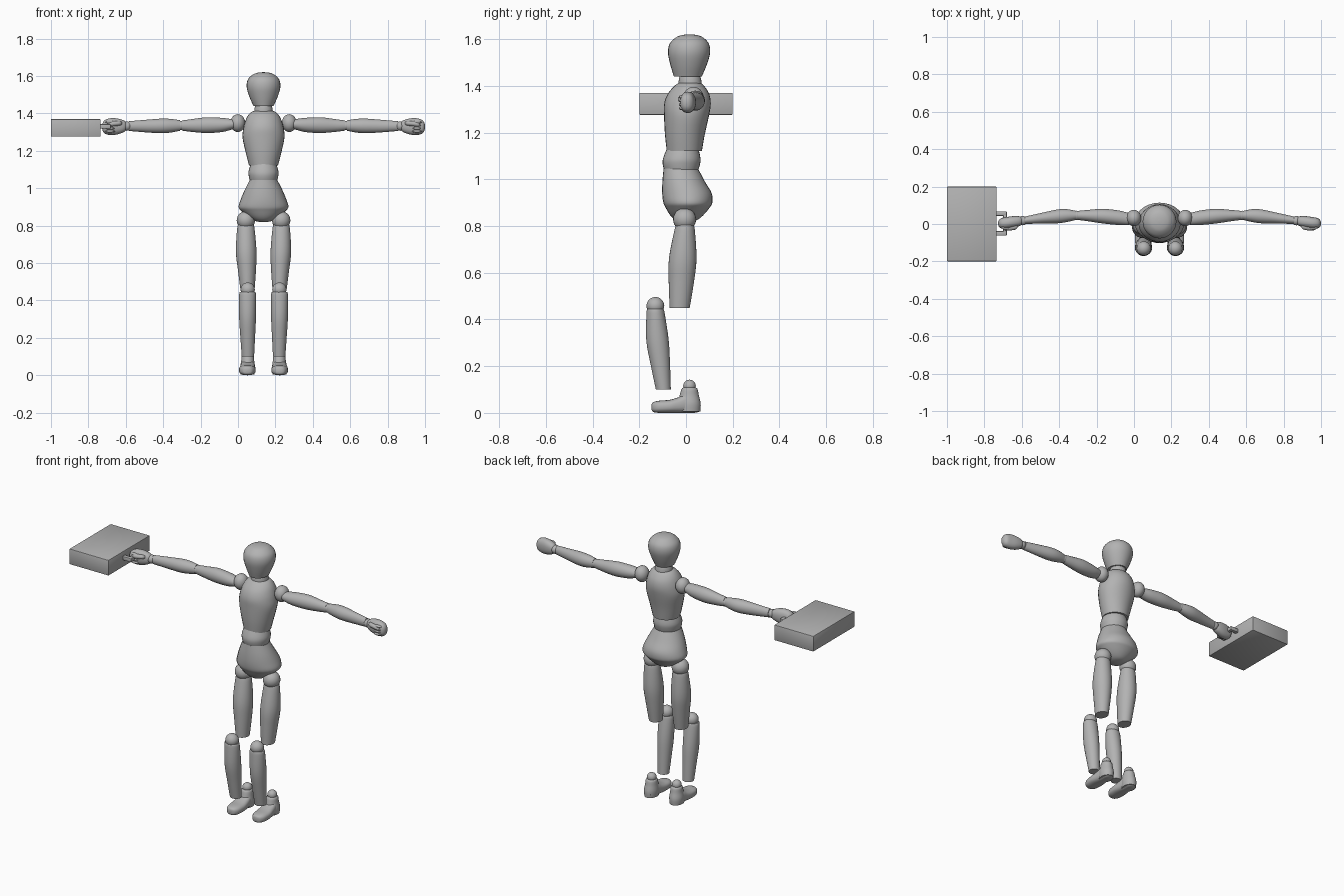
import bpy, bmesh, math
from mathutils import Vector

CX = 0.1365  # symmetry line of the figure

gray = bpy.data.materials.new("plain_gray")
gray.diffuse_color = (0.45, 0.45, 0.45, 1)


def finish(name, bm, angle=40):
    bmesh.ops.recalc_face_normals(bm, faces=bm.faces)
    for f in bm.faces:
        f.smooth = True
    me = bpy.data.meshes.new(name)
    bm.to_mesh(me)
    bm.free()
    me.set_sharp_from_angle(angle=math.radians(angle))
    me.materials.append(gray)
    ob = bpy.data.objects.new(name, me)
    bpy.context.collection.objects.link(ob)
    return ob


def smooth_rings(rings, n=4):
    """Catmull-Rom interpolation of the cross-section list."""
    pts = [rings[0]] + list(rings) + [rings[-1]]
    out = []
    for i in range(1, len(pts) - 2):
        for k in range(n):
            t = k / n
            out.append([0.5 * (2 * b + (c - a) * t + (2 * a - 5 * b + 4 * c - d) * t * t
                        + (3 * b - a - 3 * c + d) * t ** 3)
                        for a, b, c, d in zip(*pts[i - 1:i + 3])])
    return out + [list(rings[-1])]


def loft(name, rings, axis="z", side=1, power=2, sides=28):
    """Rings are (along axis, centre u, centre v, radius u, radius v)."""
    bm = bmesh.new()
    loops = []
    for t, cu, cv, ru, rv in smooth_rings(rings):
        loop = []
        for i in range(sides):
            a = 2 * math.pi * i / sides
            c, s = math.cos(a), math.sin(a)
            u = cu + ru * math.copysign(abs(c) ** (2 / power), c)
            v = cv + rv * math.copysign(abs(s) ** (2 / power), s)
            x, y, z = {"x": (t, u, v), "y": (u, t, v), "z": (u, v, t)}[axis]
            loop.append(bm.verts.new((CX + side * (x - CX), y, z)))
        loops.append(loop)
    for a, b in zip(loops, loops[1:]):
        for i in range(sides):
            j = (i + 1) % sides
            bm.faces.new((a[i], a[j], b[j], b[i]))
    bm.faces.new(loops[0])
    bm.faces.new(loops[-1])
    return finish(name, bm)


def ball(name, loc, r, side=1, scale=(1, 1, 1)):
    bm = bmesh.new()
    bmesh.ops.create_uvsphere(bm, u_segments=24, v_segments=14, radius=r)
    for v in bm.verts:
        p = Vector(loc) + Vector(v.co[i] * scale[i] for i in range(3))
        v.co = (CX + side * (p.x - CX), p.y, p.z)
    return finish(name, bm)


def box(name, lo, hi, bevel):
    bm = bmesh.new()
    bmesh.ops.create_cube(bm, size=1)
    for v in bm.verts:
        v.co = [(l + h) / 2 + c * (h - l) for l, h, c in zip(lo, hi, v.co)]
    bmesh.ops.bevel(bm, geom=bm.edges[:], offset=bevel, segments=2, affect="EDGES", profile=0.5)
    return finish(name, bm, 30)


# Head, neck and trunk
loft("head", [(1.44, CX, .008, .054, .06), (1.49, CX, .011, .076, .078),
              (1.54, CX, .013, .09, .09), (1.58, CX, .014, .084, .084),
              (1.607, CX, .015, .058, .058), (1.617, CX, .015, .032, .032),
              (1.62, CX, .015, .006, .006)])
loft("neck", [(1.38, CX, .018, .045, .045), (1.40, CX, .018, .05, .05),
              (1.43, CX, .017, .047, .047), (1.45, CX, .016, .04, .04)])
loft("chest", [(1.12, CX, -.007, .077, .075), (1.19, CX, -.005, .095, .085),
               (1.27, CX, .002, .112, .096), (1.32, CX, .006, .108, .1),
               (1.36, CX, .01, .097, .091), (1.39, CX, .013, .082, .072),
               (1.41, CX, .015, .06, .05), (1.413, CX, .015, .03, .025)])
loft("waist", [(1.02, CX, -.02, .068, .066), (1.06, CX, -.02, .078, .079),
               (1.09, CX, -.018, .08, .08), (1.135, CX, -.014, .066, .066)])
loft("pelvis", [(1.045, CX, -.022, .073, .074), (.99, CX, -.01, .101, .091),
                (.94, CX, .004, .122, .106), (.90, CX, .008, .133, .105),
                (.878, CX, .007, .118, .094), (.845, CX, .003, .08, .07),
                (.825, CX, .001, .045, .045), (.818, CX, 0, .012, .012)])

for s, tag in ((1, "left"), (-1, "right")):
    # Leg
    ball(tag + "_hip_joint", (.231, -.006, .828), .049, s)
    loft(tag + "_thigh", [(.81, .231, -.005, .04, .036), (.78, .231, -.006, .047, .044),
                          (.66, .229, -.014, .055, .059), (.56, .225, -.02, .048, .054),
                          (.45, .222, -.027, .037, .043)], side=s)
    ball(tag + "_knee_joint", (.221, -.131, .458), .038, s)
    loft(tag + "_shin", [(.445, .222, -.131, .041, .034), (.425, .222, -.13, .045, .039),
                         (.31, .222, -.122, .045, .048), (.2, .221, -.109, .039, .041),
                         (.1, .22, -.097, .033, .032)], side=s)
    ball(tag + "_ankle_joint", (.221, .015, .115), .027, s)
    loft(tag + "_heel", [(.005, .222, .014, .037, .047), (.04, .222, .014, .04, .049),
                         (.075, .221, .014, .035, .041), (.1, .221, .015, .032, .035),
                         (.108, .221, .015, .026, .028)], side=s)
    loft(tag + "_foot", [(-.147, .223, .025, .012, .012), (-.14, .223, .025, .027, .021),
                         (-.115, .223, .026, .041, .026), (-.07, .223, .028, .045, .028),
                         (-.03, .222, .034, .041, .034), (0, .222, .041, .037, .041),
                         (.035, .222, .035, .034, .035), (.056, .222, .03, .02, .025)],
         "y", s, 2.6)
    # Arm
    ball(tag + "_shoulder_joint", (.274, .032, 1.348), .044, s, (.9, 1, 1.08))
    loft(tag + "_upper_arm", [(.295, .027, 1.343, .03, .026), (.312, .028, 1.341, .034, .029),
                              (.36, .034, 1.338, .039, .038), (.44, .042, 1.337, .039, .042),
                              (.52, .045, 1.335, .03, .034), (.573, .046, 1.335, .024, .027)],
         "x", s)
    ball(tag + "_elbow_joint", (.578, .046, 1.335), .025, s)
    loft(tag + "_forearm", [(.583, .046, 1.335, .024, .028), (.63, .045, 1.334, .034, .036),
                            (.68, .041, 1.333, .037, .039), (.76, .032, 1.332, .029, .034),
                            (.855, .02, 1.332, .02, .026)], "x", s)
    ball(tag + "_wrist_joint", (.868, .018, 1.332), .025, s)
    loft(tag + "_hand", [(.868, .017, 1.332, .016, .018), (.885, .015, 1.331, .026, .032),
                         (.92, .011, 1.33, .031, .043), (.955, .006, 1.329, .031, .045),
                         (.983, .004, 1.328, .027, .037), (.996, .003, 1.328, .016, .022),
                         (1.0, .003, 1.328, .004, .005)], "x", s, 2.3)
    # Curled fingers and thumb over the palm
    loft(tag + "_thumb", [(.893, -.008, 1.346, .006, .006), (.905, -.015, 1.347, .014, .012),
                          (.94, -.021, 1.344, .014, .013), (.965, -.022, 1.34, .011, .011),
                          (.972, -.021, 1.339, .003, .003)], "x", s)
    for i in range(4):
        ball(tag + "_finger_%d" % (i + 1), (.957, -.014, 1.352 - .016 * i), .01, s, (2.7, 1.7, .85))

# Carrying case with its handle
box("case", (-1, -.2, 1.275), (-.735, .2, 1.37), .005)
for name, y in (("front_handle_post", -.05), ("back_handle_post", .055)):
    box(name, (-.74, y - .012, 1.318), (-.68, y + .012, 1.342), .004)
box("handle_grip", (-.7, -.06, 1.318), (-.68, .065, 1.342), .004)
